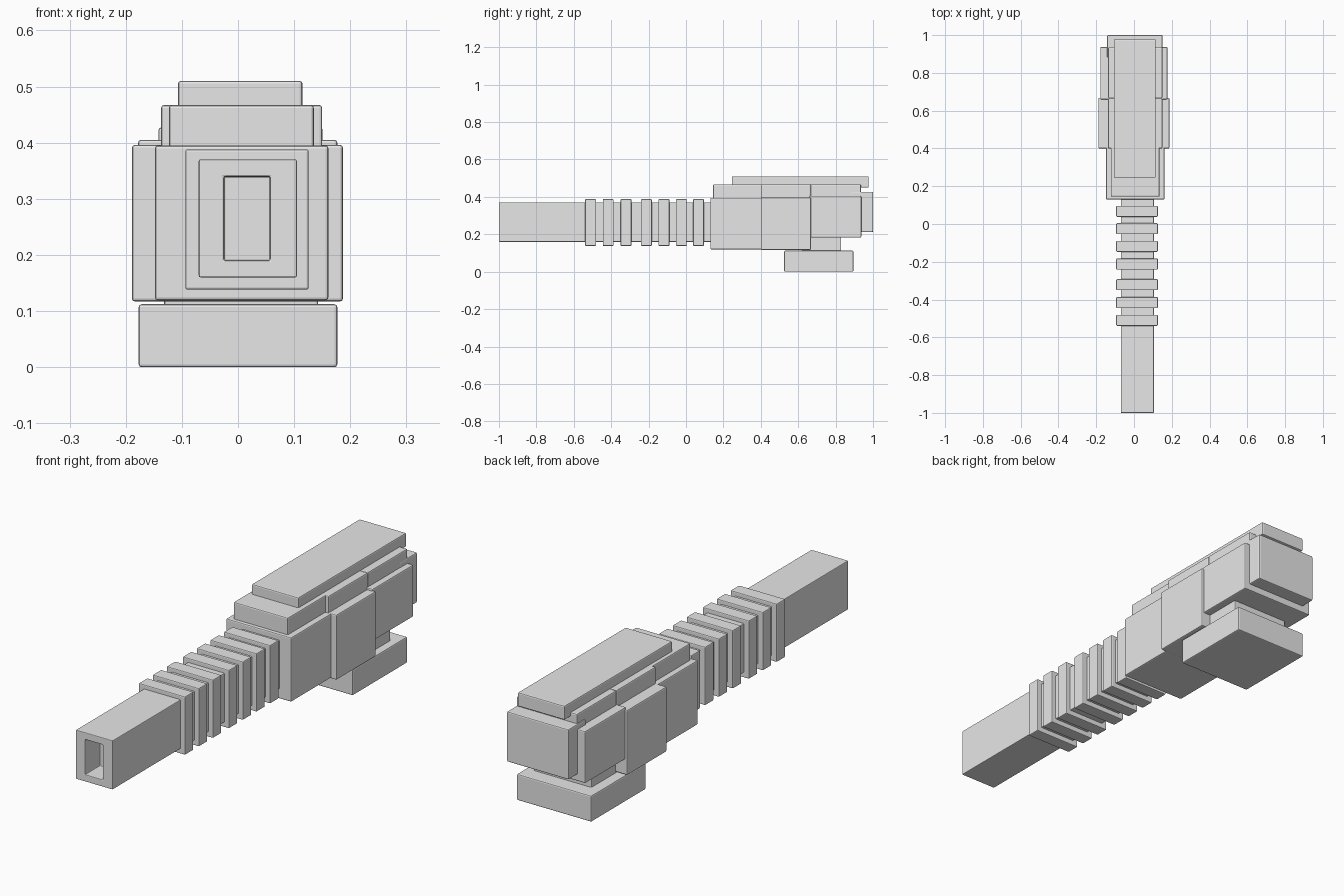
import bpy

if "Cube" in bpy.data.objects:
    bpy.data.objects.remove(bpy.data.objects["Cube"])

metal = bpy.data.materials.new("plain grey")
metal.diffuse_color = (0.8, 0.8, 0.8, 1)
metal.use_nodes = True
metal.node_tree.nodes["Principled BSDF"].inputs["Base Color"].default_value = metal.diffuse_color


def block(name, x, y, z, bevel=0.005):
    """Bevelled box given its (min, max) range on each axis."""
    bpy.ops.mesh.primitive_cube_add(size=1, location=[(a + b) / 2 for a, b in (x, y, z)])
    ob = bpy.context.object
    ob.name = name
    ob.scale = [b - a for a, b in (x, y, z)]
    bpy.ops.object.transform_apply(location=False, rotation=False, scale=True)
    ob.data.materials.append(metal)
    if bevel:
        mod = ob.modifiers.new("soft edges", 'BEVEL')
        mod.width = bevel
        mod.segments = 2
        mod.limit_method = 'ANGLE'
    return ob


# Long square barrel with a rectangular bore in its front end
barrel = block("barrel", (-0.07, 0.105), (-1.0, 0.16), (0.16, 0.37), 0)
bore = block("bore_cutter", (-0.025, 0.057), (-1.1, -0.9), (0.19, 0.34), 0)
bore.hide_render = True
bore.hide_set(True)
cut = barrel.modifiers.new("bore", 'BOOLEAN')
cut.operation = 'DIFFERENCE'
cut.object = bore
soft = barrel.modifiers.new("soft edges", 'BEVEL')
soft.width = 0.003
soft.segments = 2
soft.limit_method = 'ANGLE'

# Ribs around the barrel
for i, y in enumerate((-0.51, -0.416, -0.321, -0.212, -0.118, -0.025, 0.067)):
    block(f"barrel_rib_{i + 1}", (-0.094, 0.126), (y - 0.029, y + 0.029), (0.138, 0.388), 0.004)

# Main housing, stepping wider towards the middle
block("front_housing", (-0.148, 0.161), (0.13, 0.42), (0.119, 0.395))
block("middle_housing", (-0.189, 0.187), (0.40, 0.668), (0.117, 0.396))
block("rear_housing", (-0.178, 0.177), (0.66, 0.937), (0.182, 0.405))
block("end_cap", (-0.142, 0.151), (0.88, 1.0), (0.212, 0.427))

# Stepped deck on top of the housing
block("front_deck", (-0.123, 0.135), (0.145, 0.41), (0.38, 0.467))
block("middle_deck", (-0.137, 0.15), (0.40, 0.666), (0.38, 0.467))
block("rear_deck", (-0.137, 0.15), (0.666, 0.935), (0.38, 0.467))
block("top_rail", (-0.107, 0.115), (0.245, 0.977), (0.45, 0.51))

# Foot plate hanging below the rear on a short neck
block("foot_neck", (-0.132, 0.143), (0.62, 0.83), (0.10, 0.20))
block("foot_plate", (-0.177, 0.177), (0.525, 0.895), (0.0, 0.112))
